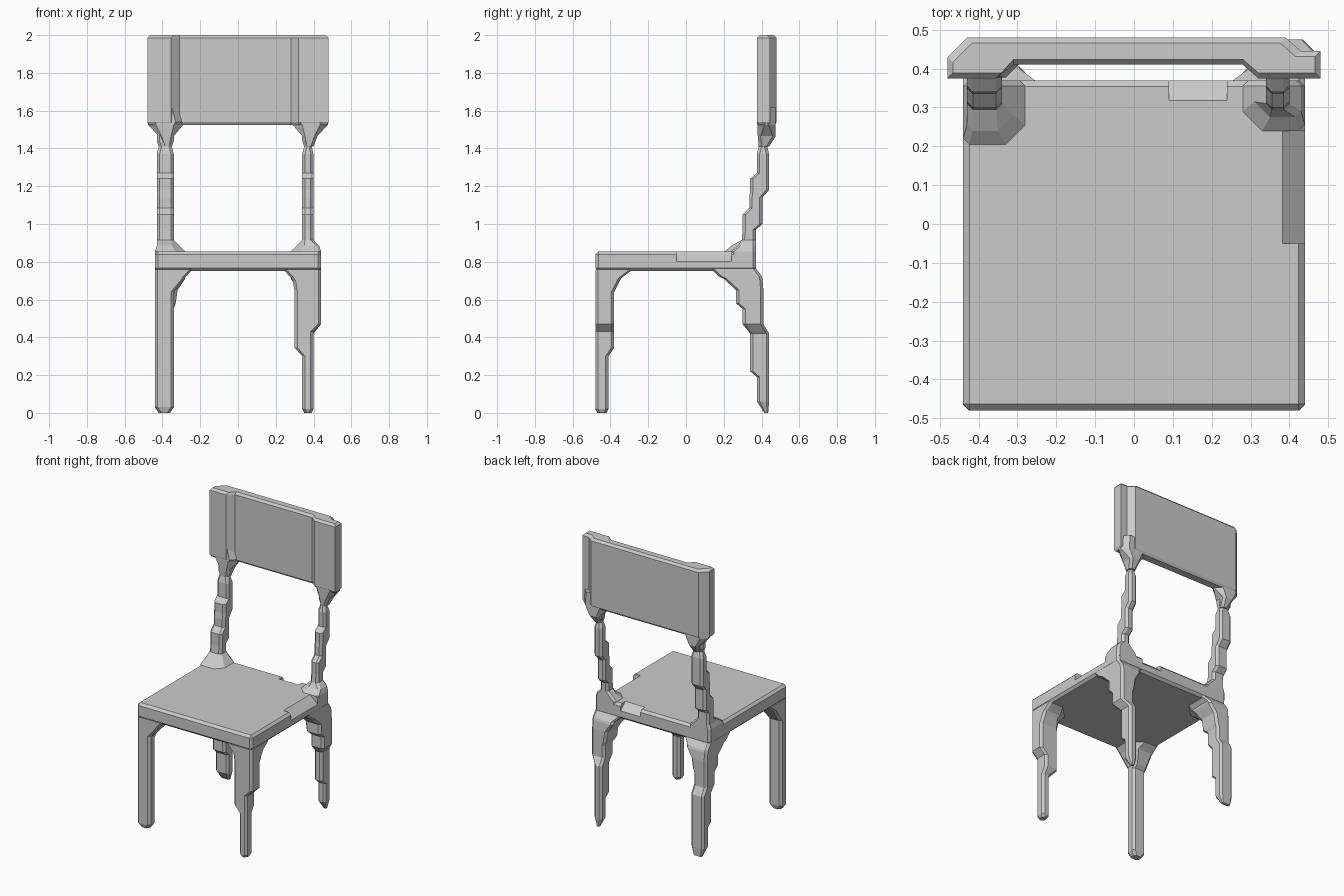
import bpy, bmesh
from math import radians


def make(name, rings):
    """Skin a stack of equal-length point rings into a closed, flat-shaded solid."""
    bm = bmesh.new()
    vs = [[bm.verts.new(p) for p in r] for r in rings]
    n = len(vs[0])
    for a, b in zip(vs, vs[1:]):
        for i in range(n):
            j = (i + 1) % n
            bm.faces.new((a[i], a[j], b[j], b[i]))
    bm.faces.new(vs[0])
    bm.faces.new(vs[-1])
    bmesh.ops.recalc_face_normals(bm, faces=bm.faces)
    me = bpy.data.meshes.new(name)
    bm.to_mesh(me)
    bm.free()
    ob = bpy.data.objects.new(name, me)
    bpy.context.collection.objects.link(ob)
    return ob


def ring(side, xo, xi, yo, yi, z, ci=0.015, co=0.015):
    """Eight-sided section; xo/xi, yo/yi are outer/inner limits, ci chamfers the inner corner."""
    sx = 1 if xi > xo else -1
    sy = 1 if yi > yo else -1
    pts = [(xo + sx * co, yo), (xi - sx * co, yo), (xi, yo + sy * co), (xi, yi - sy * ci),
           (xi - sx * ci, yi), (xo + sx * co, yi), (xo, yi - sy * co), (xo, yo + sy * co)]
    return [(side * x, y, z) for x, y in pts]


def strut(name, side, sections):
    return make(name, [ring(side, *s) for s in sections])


def box(name, lo, hi, bevel):
    ob = make(name, [[(lo[0], lo[1], z), (hi[0], lo[1], z), (hi[0], hi[1], z), (lo[0], hi[1], z)]
                     for z in (lo[2], hi[2])])
    if bevel:
        m = ob.modifiers.new("chamfer", "BEVEL")
        m.width, m.segments = bevel, 1
    return ob


# seat with two worn chamfers at the right and rear edges
seat = box("seat", (-.44, -.48, .75), (.44, .37, .855), .016)
for nm, loc, size, rot in (
        ("right_edge_cutter", (.4475, .095, .8625), (.2, .29, .1), (0, radians(42), 0)),
        ("rear_edge_cutter", (.165, .379, .865), (.15, .2, .1), (radians(-42), 0, 0))):
    c = box(nm, [-size[0] / 2, -size[1] / 2, 0], [size[0] / 2, size[1] / 2, size[2]], 0)
    c.location = (loc[0] - .035, loc[1], loc[2] - .035) if rot[1] else (loc[0], loc[1] - .033, loc[2] - .035)
    c.rotation_euler = rot
    c.hide_render = True
    c.hide_set(True)
    m = seat.modifiers.new("cut", "BOOLEAN")
    m.operation, m.object = "DIFFERENCE", c

# front legs, flaring into corner braces under the seat
brace_front = [(.44, .34, -.48, -.39, .64), (.44, .29, -.48, -.35, .70, .04),
               (.44, .28, -.48, -.34, .715, .04), (.44, .24, -.48, -.28, .76, .1)]
strut("front_leg_left", -1, [(.42, .36, -.47, -.42, 0), (.44, .34, -.48, -.41, .03),
                             (.44, .34, -.48, -.41, .62)] + brace_front)
strut("front_leg_right", 1, [(.39, .35, -.47, -.42, 0), (.40, .34, -.48, -.41, .02),
                             (.40, .34, -.48, -.41, .30), (.40, .30, -.48, -.38, .345),
                             (.40, .30, -.48, -.38, .43), (.44, .30, -.48, -.38, .47),
                             (.44, .30, -.48, -.38, .64)] + brace_front[1:])

# rear legs, stepped as they lean backwards
for side, nm in ((-1, "left"), (1, "right")):
    xo = .44 if side < 0 else .40
    strut("rear_leg_" + nm, side, [
        (xo - .02, .36, .435, .415, 0, .005, .005), (xo, .34, .44, .375, .06),
        (xo, .34, .44, .375, .19), (xo, .34, .44, .34, .22),
        (xo, .34, .44, .34, .42), (.44, .34, .41, .30, .47),
        (.44, .34, .41, .30, .55), (.44, .33, .41, .265, .58),
        (.44, .32, .41, .265, .65), (.44, .28, .405, .20, .71, .05),
        (.44, .28, .40, .17, .725, .06), (.44, .24, .37, .13, .765, .1)])

# rear posts, with a flared foot on the seat
for side, nm in ((-1, "left"), (1, "right")):
    xo = .43 if side < 0 else .40
    y = .205 if side < 0 else .24
    strut("rear_post_" + nm, side, [
        (.44, .28, .37, y, .80, .05), (.44, .28, .37, y, .855, .05),
        (.43, .31, .37, y + .035, .885, .04), (xo, .34, .37, .295, .915),
        (xo, .34, .37, .30, .97), (xo, .34, .405, .30, 1.0),
        (xo, .34, .405, .30, 1.05), (xo, .34, .405, .335, 1.085),
        (xo, .34, .405, .335, 1.14), (xo, .34, .44, .34, 1.18),
        (xo, .34, .44, .34, 1.24), (xo, .34, .44, .375, 1.27),
        (xo, .34, .44, .375, 1.37), (xo - .01, .35, .43, .385, 1.41),
        (xo, .34, .44, .385, 1.44), (xo, .34, .46, .385, 1.54)])

# backrest: thin panel with forward-set end blocks
outline = [(-.48, .375), (-.355, .375), (-.31, .41), (.28, .41), (.32, .375), (.48, .375),
           (.48, .445), (.43, .445), (.39, .48), (-.43, .48), (-.48, .43)]


def inset(z, d):
    return [(x - (d if x > .35 else -d if x < -.35 else 0),
             y + (d if y < .42 else -d), z) for x, y in outline]


make("backrest", [inset(1.525, .01), inset(1.54, 0), inset(1.985, 0), inset(2.0, .014)])

# tapered brackets joining backrest to posts
for side, nm in ((-1, "left"), (1, "right")):
    strut("backrest_bracket_" + nm, side, [
        (.40, .35, .44, .385, 1.41), (.42, .34, .475, .38, 1.465),
        (.475, .29, .475, .377, 1.525, .05, .04), (.48, .28, .475, .377, 1.54, .05, .045),
        (.475, .32, .475, .38, 1.62, .03, .045)])
